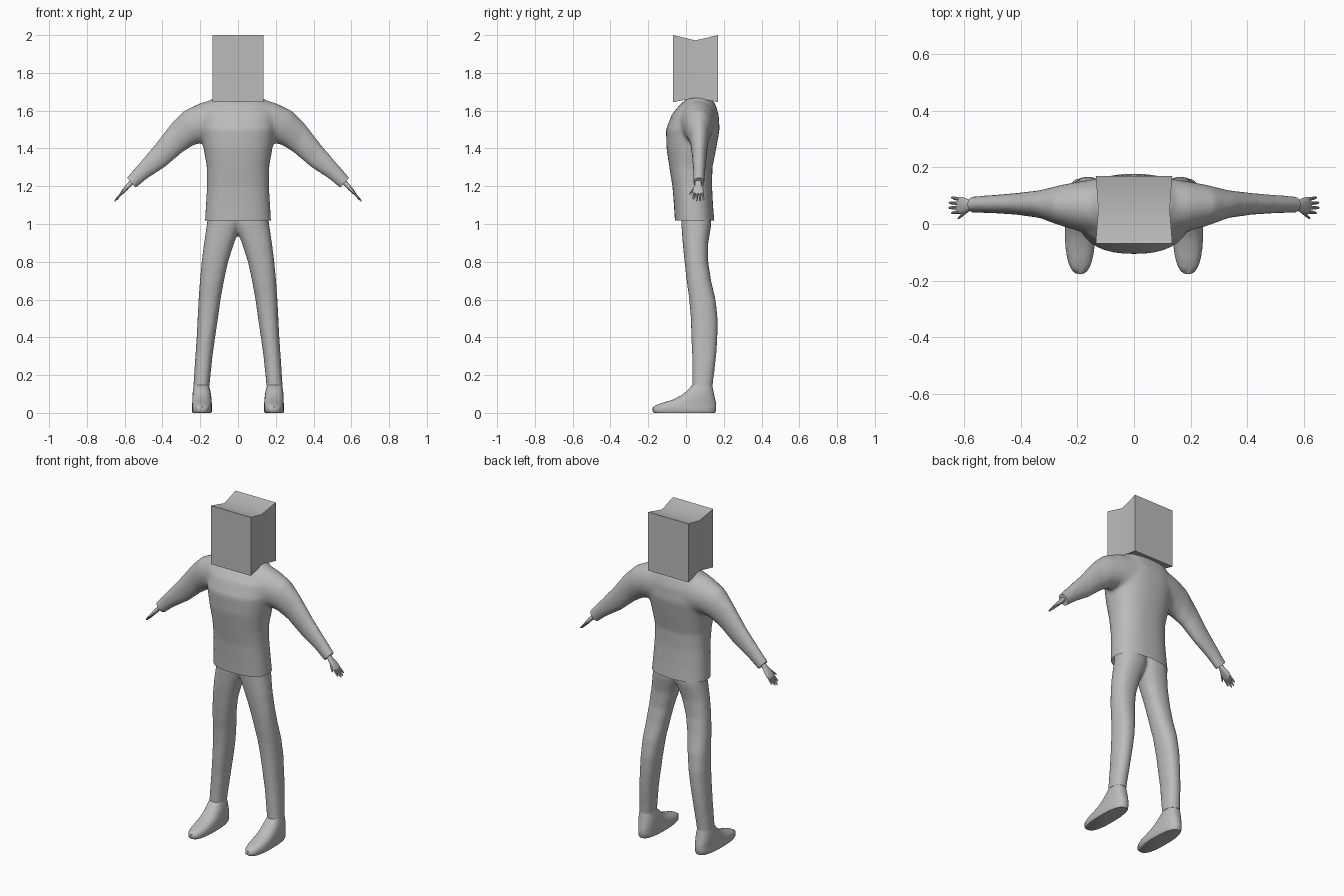
import bpy, bmesh
from math import cos, sin, tau, copysign
from mathutils import Vector as V

cube = bpy.data.objects.get("Cube")
if cube:
    bpy.data.objects.remove(cube, do_unlink=True)

grey = bpy.data.materials.new("plain grey")
grey.use_nodes = True
grey.diffuse_color = (0.5, 0.5, 0.5, 1)
grey.node_tree.nodes["Principled BSDF"].inputs["Base Color"].default_value = (0.5, 0.5, 0.5, 1)


def loft(bm, rings, power=2.3, n=24):
    """Skin rings of (centre, half axis, half axis) and cap both ends."""
    loops = []
    for c, u, v in rings:
        loop = []
        for i in range(n):
            a, b = cos(tau * i / n), sin(tau * i / n)
            a = copysign(abs(a) ** (2 / power), a)
            b = copysign(abs(b) ** (2 / power), b)
            loop.append(bm.verts.new(c + u * a + v * b))
        loops.append(loop)
    for p, q in zip(loops, loops[1:]):
        for i in range(n):
            j = (i + 1) % n
            bm.faces.new((p[i], p[j], q[j], q[i]))
    bm.faces.new(loops[0])
    bm.faces.new(loops[-1])
    bmesh.ops.recalc_face_normals(bm, faces=bm.faces)


def level(z, x0, x1, y0, y1, s=1):
    """Horizontal ring from its extents."""
    return (V((s * (x0 + x1) / 2, (y0 + y1) / 2, z)), V(((x1 - x0) / 2, 0, 0)), V((0, (y1 - y0) / 2, 0)))


def limb(tx, tz, bx, bz, y0, y1, s=1):
    """Arm ring from its top point, bottom point and depth."""
    top, low = V((s * tx, 0, tz)), V((s * bx, 0, bz))
    return ((top + low) / 2 + V((0, (y0 + y1) / 2, 0)), (top - low) / 2, V((0, (y1 - y0) / 2, 0)))


def finish(name, bm, angle=0.7):
    mesh = bpy.data.meshes.new(name)
    bm.to_mesh(mesh)
    bm.free()
    mesh.materials.append(grey)
    ob = bpy.data.objects.new(name, mesh)
    bpy.context.collection.objects.link(ob)
    bpy.ops.object.select_all(action="DESELECT")
    ob.select_set(True)
    bpy.context.view_layer.objects.active = ob
    bpy.ops.object.shade_smooth_by_angle(angle=angle)
    return ob


def fuse(name, bm, cuts, rounds):
    """Blend overlapping lofts into one cloth surface, then trim it by planes."""
    ob = finish(name, bm)
    remesh = ob.modifiers.new("blend", "REMESH")
    remesh.mode, remesh.voxel_size, remesh.use_smooth_shade = "VOXEL", 0.01, True
    relax = ob.modifiers.new("relax", "SMOOTH")
    relax.factor, relax.iterations = 0.5, rounds
    for m in ("blend", "relax"):
        bpy.ops.object.modifier_apply(modifier=m)
    bm = bmesh.new()
    bm.from_mesh(ob.data)
    for point, normal, fill in cuts:
        cut = bmesh.ops.bisect_plane(bm, geom=bm.verts[:] + bm.edges[:] + bm.faces[:],
                                     plane_co=point, plane_no=normal, clear_outer=True)
        edges = [e for e in cut["geom_cut"] if isinstance(e, bmesh.types.BMEdge)]
        if fill:
            bmesh.ops.holes_fill(bm, edges=edges)
    bm.to_mesh(ob.data)
    bm.free()
    if not ob.data.materials:
        ob.data.materials.append(grey)
    bpy.ops.object.shade_smooth_by_angle(angle=0.8)


# Shirt: torso and sleeves, open at the hem
bm = bmesh.new()
torso = [(0.96, 0.178, -0.055, 0.155), (1.1, 0.17, -0.064, 0.143), (1.2, 0.164, -0.072, 0.138),
         (1.3, 0.165, -0.088, 0.14), (1.4, 0.182, -0.103, 0.16), (1.5, 0.2, -0.106, 0.178),
         (1.58, 0.2, -0.075, 0.173), (1.635, 0.165, -0.03, 0.155), (1.67, 0.13, 0.015, 0.13)]
loft(bm, [level(z, -x, x, a, b) for z, x, a, b in torso], 2.4, 40)
sleeve = [(0.1, 1.67, 0.1, 1.42, -0.05, 0.165), (0.2, 1.64, 0.19, 1.43, -0.025, 0.15),
          (0.285, 1.6, 0.24, 1.415, -0.005, 0.137), (0.355, 1.53, 0.3, 1.375, 0.02, 0.12),
          (0.44, 1.42, 0.38, 1.305, 0.032, 0.11), (0.53, 1.315, 0.48, 1.24, 0.038, 0.102),
          (0.63, 1.2, 0.59, 1.15, 0.04, 0.095)]
for s in (1, -1):
    loft(bm, [limb(*r, s) for r in sleeve], 2)
fuse("shirt", bm, [(V((0, 0, 1.018)), V((0, 0, -1)), False)] +
     [(V((s * 0.565, 0, 1.22)), V((s * 0.75, 0, -0.66)), True) for s in (1, -1)], 10)

# Trousers: two legs joined at the hips
bm = bmesh.new()
leg = [(0.1, 0.153, 0.238, 0.032, 0.14), (0.15, 0.15, 0.236, 0.032, 0.142), (0.3, 0.135, 0.226, 0.032, 0.16),
       (0.4, 0.121, 0.219, 0.028, 0.167), (0.5, 0.106, 0.214, 0.025, 0.168), (0.6, 0.092, 0.209, 0.017, 0.157),
       (0.7, 0.074, 0.202, 0.003, 0.133), (0.8, 0.052, 0.193, -0.008, 0.118), (0.9, 0.02, 0.18, -0.018, 0.118),
       (1.0, -0.02, 0.165, -0.025, 0.135), (1.08, -0.02, 0.155, -0.025, 0.13)]
for s in (1, -1):
    loft(bm, [level(*r, s) for r in leg], 2.3)
fuse("trousers", bm, [(V((0, 0, 0.145)), V((0, 0, -1)), True)], 8)

# Head: upright box, waisted along its middle
bm = bmesh.new()
frames = [(-0.068, 0.135, 1.645, 2.0), (0.05, 0.126, 1.668, 1.972), (0.17, 0.135, 1.645, 2.0)]
loops = [[bm.verts.new((x, y, z)) for x, z in ((-w, lo), (w, lo), (w, hi), (-w, hi))]
         for y, w, lo, hi in frames]
for p, q in zip(loops, loops[1:]):
    for i in range(4):
        bm.faces.new((p[i], p[(i + 1) % 4], q[(i + 1) % 4], q[i]))
bm.faces.new(loops[0])
bm.faces.new(loops[-1])
bmesh.ops.recalc_face_normals(bm, faces=bm.faces)
finish("box_head", bm)

# Shoes and hands
shoe = [(0, 0.143, 0.24, -0.168, 0.152), (0.008, 0.137, 0.244, -0.177, 0.158), (0.03, 0.137, 0.244, -0.176, 0.16),
        (0.043, 0.138, 0.243, -0.155, 0.16), (0.056, 0.139, 0.242, -0.115, 0.158), (0.07, 0.14, 0.242, -0.07, 0.155),
        (0.09, 0.142, 0.241, -0.03, 0.15), (0.115, 0.146, 0.239, 0.003, 0.145), (0.15, 0.155, 0.233, 0.036, 0.138)]
palm = [(0, 0.016, 0.015), (0.03, 0.017, 0.012), (0.06, 0.027, 0.012), (0.085, 0.031, 0.009), (0.1, 0.028, 0.006)]
for s, side in ((1, "left"), (-1, "right")):
    bm = bmesh.new()
    loft(bm, [level(*r, s) for r in shoe], 2.5, 32)
    finish(side + "_shoe", bm, 0.9)

    bm = bmesh.new()
    wrist, along, up = V((s * 0.555, 0.065, 1.232)), V((s * 0.66, 0, -0.75)), V((s * 0.75, 0, 0.66))
    side_way = V((0, 1, 0))
    loft(bm, [(wrist + along * t, side_way * w, up * h) for t, w, h in palm], 2.3, 16)
    # Each digit: start along the hand, start across, end along, end across
    digits = [(0.09, -0.022, 0.135, -0.026), (0.092, -0.007, 0.15, -0.008), (0.092, 0.008, 0.148, 0.01),
              (0.088, 0.022, 0.135, 0.028), (0.05, -0.018, 0.1, -0.046)]
    for t0, y0, t1, y1 in digits:
        rings = []
        for k, r in ((0, 1), (0.6, 0.9), (0.92, 0.65), (1, 0.2)):
            c = wrist + along * (t0 + (t1 - t0) * k) + side_way * (y0 + (y1 - y0) * k)
            rings.append((c, side_way * 0.0065 * r, up * 0.0065 * r))
        loft(bm, rings, 2, 8)
    finish(side + "_hand", bm)
